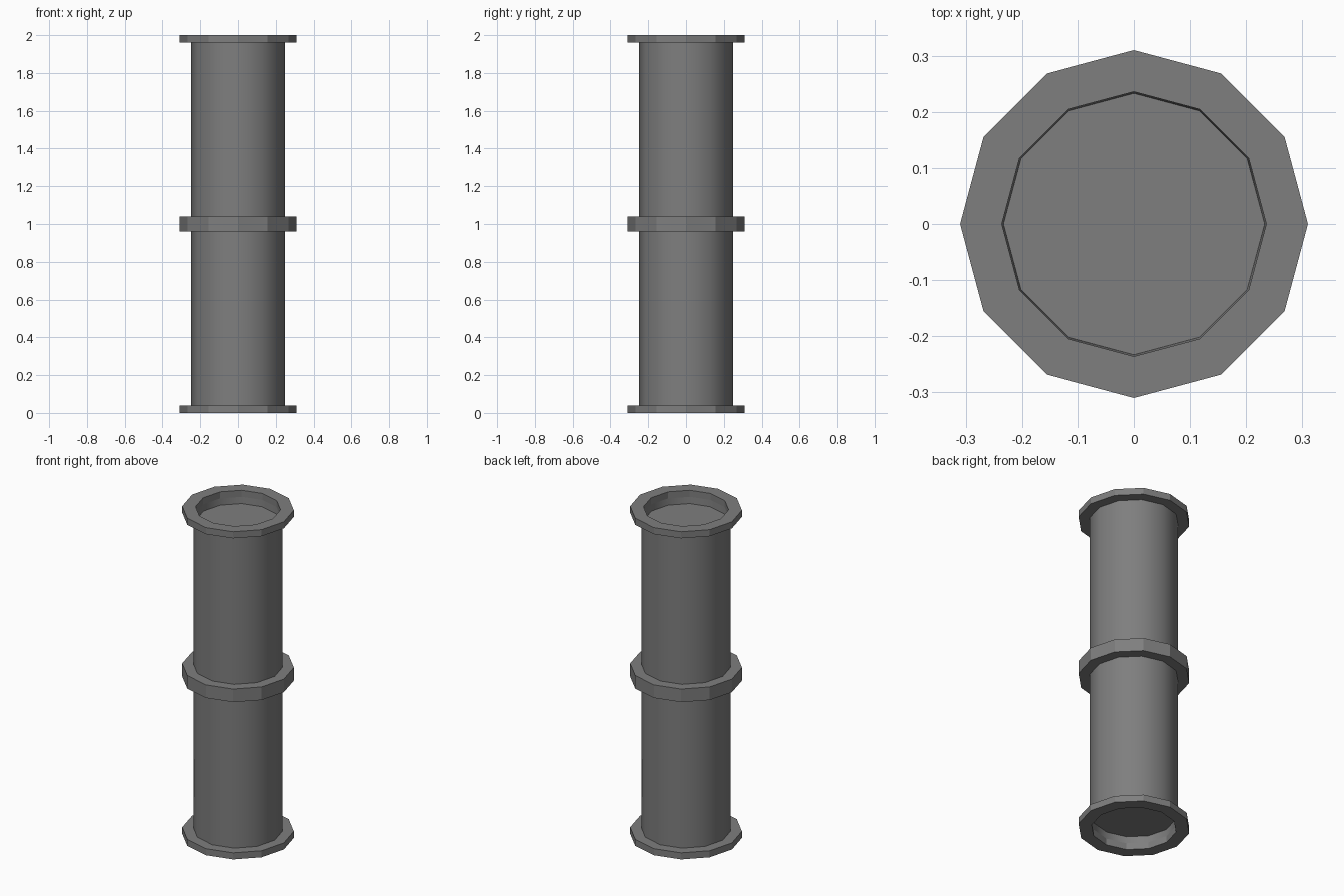
import bpy
import bmesh
from math import cos, sin, pi, radians

cube = bpy.data.objects.get("Cube")
if cube:
    bpy.data.objects.remove(cube, do_unlink=True)

SIDES = 12
HEIGHT = 2.0
OUTER, PIPE, BORE, FLOOR = 0.31, 0.248, 0.236, 0.233
FLANGE, DEPTH = 0.04, 0.08

# Single grey metal
GREY = (0.21, 0.21, 0.21, 1)
metal = bpy.data.materials.new("grey_metal")
metal.use_nodes = True
metal.diffuse_color = GREY
metal.node_tree.nodes["Principled BSDF"].inputs["Base Color"].default_value = GREY


def lathe(name, profile, closed, smooth_angle):
    """Revolve (radius, z) points; closed joins the ends, otherwise cap them."""
    bm = bmesh.new()
    rings = [[bm.verts.new((r * cos(2 * pi * i / SIDES), r * sin(2 * pi * i / SIDES), z))
              for i in range(SIDES)] for r, z in profile]
    pairs = list(zip(rings, rings[1:]))
    if closed:
        pairs.append((rings[-1], rings[0]))
    else:
        bm.faces.new(rings[0])
        bm.faces.new(rings[-1])
    for a, b in pairs:
        for i in range(SIDES):
            j = (i + 1) % SIDES
            bm.faces.new((a[i], a[j], b[j], b[i]))
    bmesh.ops.recalc_face_normals(bm, faces=bm.faces)
    mesh = bpy.data.meshes.new(name)
    bm.to_mesh(mesh)
    bm.free()
    mesh.materials.append(metal)
    obj = bpy.data.objects.new(name, mesh)
    bpy.context.collection.objects.link(obj)
    bpy.ops.object.select_all(action="DESELECT")
    obj.select_set(True)
    bpy.context.view_layer.objects.active = obj
    bpy.ops.object.shade_smooth_by_angle(angle=radians(smooth_angle))
    return obj


def collar(name, low, high, inner):
    lathe(name, [(inner, low), (OUTER, low), (OUTER, high), (inner, high)], True, 20)


# Pipe with a recessed plug at each end
lower = [(FLOOR, DEPTH), (BORE, FLANGE), (PIPE, FLANGE)]
upper = [(r, HEIGHT - z) for r, z in reversed(lower)]
lathe("pipe", lower + upper, False, 40)

# End flanges and the middle joint
collar("bottom_flange", 0, FLANGE, BORE)
collar("top_flange", HEIGHT - FLANGE, HEIGHT, BORE)
collar("middle_collar", HEIGHT / 2 - FLANGE, HEIGHT / 2 + FLANGE, BORE)
